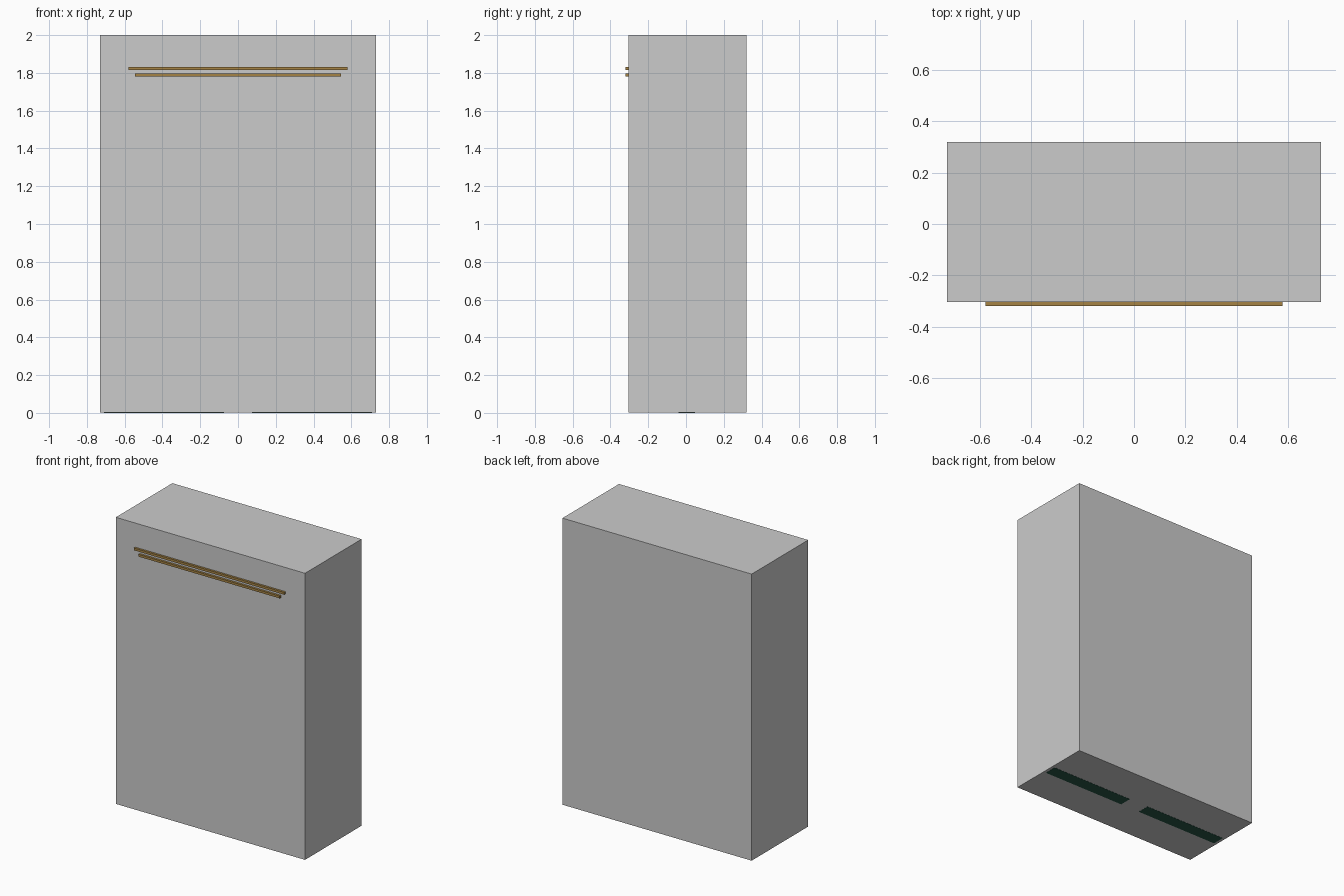
import bpy

if "Cube" in bpy.data.objects:
    bpy.data.objects.remove(bpy.data.objects["Cube"])


def box(name, lo, hi, mat=None):
    """Axis-aligned box between two corners."""
    bpy.ops.mesh.primitive_cube_add(size=1, location=[(a + b) / 2 for a, b in zip(lo, hi)])
    ob = bpy.context.object
    ob.name = name
    ob.scale = [b - a for a, b in zip(lo, hi)]
    bpy.ops.object.transform_apply(location=False, rotation=False, scale=True)
    if mat:
        ob.data.materials.append(mat)
    return ob


def material(name, color):
    mat = bpy.data.materials.new(name)
    mat.diffuse_color = (*color, 1)
    mat.use_nodes = True
    mat.node_tree.nodes["Principled BSDF"].inputs["Base Color"].default_value = mat.diffuse_color
    return mat


gold = material("gold", (0.38, 0.23, 0.06))
green = material("dark_green", (0.02, 0.09, 0.06))

# Main slab, lifted a hair so the base panels show cleanly underneath
box("body", (-0.73, -0.304, 0.001), (0.73, 0.319, 2.0))

# Two gold trim bars on the front face
for name, half, z in (("upper_trim", 0.58, 1.824), ("lower_trim", 0.545, 1.789)):
    box(name, (-half, -0.319, z - 0.008), (half, -0.303, z + 0.008), gold)

# Pair of dark green panels set into the underside
for name, x0, x1 in (("left_base_panel", -0.71, -0.075), ("right_base_panel", 0.075, 0.71)):
    box(name, (x0, -0.04, 0.0), (x1, 0.047, 0.04), green)
